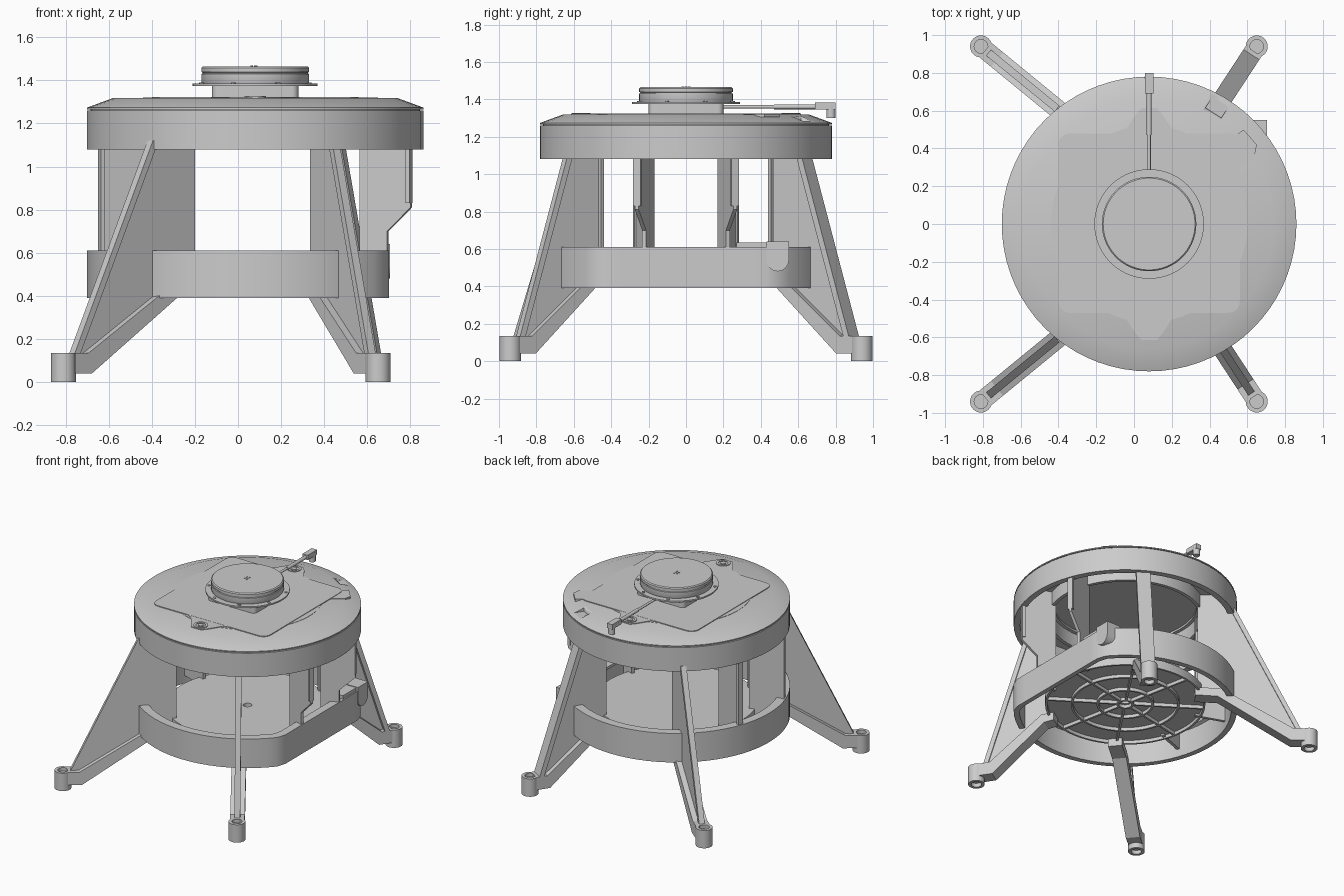
import bpy, bmesh, math
from mathutils import Vector

if "Cube" in bpy.data.objects:
    bpy.data.objects.remove(bpy.data.objects["Cube"])

CX = 0.08   # axis of the round body
N = 72


def finish(name, bm):
    bmesh.ops.remove_doubles(bm, verts=bm.verts, dist=1e-5)
    bmesh.ops.recalc_face_normals(bm, faces=bm.faces)
    me = bpy.data.meshes.new(name)
    bm.to_mesh(me)
    bm.free()
    ob = bpy.data.objects.new(name, me)
    bpy.context.collection.objects.link(ob)
    bpy.context.view_layer.objects.active = ob
    ob.select_set(True)
    bpy.ops.object.shade_smooth_by_angle(angle=math.radians(30))
    ob.select_set(False)
    return ob


def lathe(name, prof, cx=CX, cy=0.0, n=N, ring=False):
    """Spin (radius, z[, flat_x]) points; flat_x clips the shape on the +x side."""
    bm = bmesh.new()
    rows = []
    for p in prof:
        row = []
        for i in range(n):
            a = 2 * math.pi * i / n
            r = p[0]
            if len(p) > 2 and math.cos(a) > 0.05:
                r = min(r, p[2] / math.cos(a))
            row.append(bm.verts.new((cx + r * math.cos(a), cy + r * math.sin(a), p[1])))
        rows.append(row)
    for k in range(len(rows) if ring else len(rows) - 1):
        a, b = rows[k], rows[(k + 1) % len(rows)]
        for i in range(n):
            j = (i + 1) % n
            bm.faces.new((a[i], a[j], b[j], b[i]))
    return finish(name, bm)


def tube(name, R, r, z0, z1, **kw):
    return lathe(name, [(R, z0), (R, z1), (r, z1), (r, z0)], ring=True, **kw)


def disc(name, R, z0, z1, **kw):
    return lathe(name, [(0, z0), (R, z0), (R, z1), (0, z1)], **kw)


def solid(name, a, b):
    """Close two matching point loops into a solid."""
    bm = bmesh.new()
    va, vb = [bm.verts.new(p) for p in a], [bm.verts.new(p) for p in b]
    bm.faces.new(va)
    bm.faces.new(vb)
    for i in range(len(va)):
        j = (i + 1) % len(va)
        bm.faces.new((va[i], va[j], vb[j], vb[i]))
    return finish(name, bm)


def plate(name, prof, org, d, w):
    """Upright plate: profile (distance along d, z), thickness w."""
    d = Vector((d[0], d[1], 0)).normalized()
    s = Vector((-d.y, d.x, 0)) * w / 2
    pts = [Vector((org[0], org[1], z)) + d * u for u, z in prof]
    return solid(name, [p - s for p in pts], [p + s for p in pts])


def prism(name, pts, z0, z1):
    return solid(name, [(x, y, z0) for x, y in pts], [(x, y, z1) for x, y in pts])


def box(name, x0, x1, y0, y1, z0, z1):
    return prism(name, [(x0, y0), (x1, y0), (x1, y1), (x0, y1)], z0, z1)


def round_rect(x0, x1, y0, y1, r, n=6):
    out = []
    for k, (x, y) in enumerate([(x1 - r, y1 - r), (x0 + r, y1 - r), (x0 + r, y0 + r), (x1 - r, y0 + r)]):
        for i in range(n + 1):
            a = math.pi / 2 * (k + i / n)
            out.append((x + r * math.cos(a), y + r * math.sin(a)))
    return out


# Lower ring with a flat on the right, and ribbed floor disc
lathe("lower_ring", [(.78, .39, .62), (.78, .61, .62), (.715, .61, .56), (.715, .59, .56),
                     (.74, .58, .585), (.74, .39, .585)], ring=True)
tube("floor_disc", .56, .03, .465, .505)
for k, r in enumerate((.06, .2, .38, .56)):
    tube(f"floor_ring_rib_{k}", r, r - .015, .44, .47)
for k in range(8):
    a = math.pi / 4 * k + .2
    plate(f"floor_spoke_rib_{k}", [(.05, .44), (.55, .44), (.55, .47), (.05, .47)],
          (CX, 0), (math.cos(a), math.sin(a)), .015)

# Upper ring
tube("upper_ring", .78, .735, 1.08, 1.26)
tube("upper_ring_inner_wall", .55, .525, 1.13, 1.26)
tube("upper_ring_top", .765, .5, 1.235, 1.268)

# Four legs: web, sloped strut, outer rim and drilled foot
legs = [("left", -.81, (.77, .63), .52, .78, .64), ("right", .65, (-.55, .84), .36, .56, .51)]
for side, fx, d, uo, ui, ul in legs:
    for lab, s in (("front", -1), ("back", 1)):
        nm = f"{lab}_{side}_leg"
        org, dr = (fx, s * .94), (d[0], -s * d[1])
        plate(nm + "_web", [(.06, .08), (.13, .06), (ul, .41), (ui, .45), (ui, 1.23),
                            (uo + .04, 1.23), (uo + .02, 1.12), (.07, .13)], org, dr, .022)
        plate(nm + "_strut", [(.03, .04), (.13, .04), (ul, .39), (ui + .02, .4), (ui + .02, .46),
                              (ul - .02, .455), (.11, .135), (.03, .135)], org, dr, .1)
        wide = .1 if (side, lab) == ("right", "back") else .04
        plate(nm + "_rim", [(.05, .13), (.085, .13), (uo + .035, 1.12), (uo, 1.12)], org, dr, wide)
        tube(nm + "_foot", .058, .036, 0, .135, cx=fx, cy=s * .94, n=32)
        disc(nm + "_foot_core", .037, .03, .11, cx=fx, cy=s * .94, n=24)

# Radial posts between the rings
right_post = [(.52, .45), (.655, .45), (.655, .70), (.77, .81), (.77, 1.24), (.52, 1.24)]
left_post = [(.52, .45), (.77, .45), (.77, 1.24), (.52, 1.24)]
for lab, ang, prof in (("right", 20, right_post), ("left", 160, left_post)):
    for s in (-1, 1):
        a = math.radians(ang * s)
        d = (math.cos(a), math.sin(a))
        nm = f"{lab}_{'front' if s < 0 else 'back'}_post"
        plate(nm, prof, (CX, 0), d, .022)
        x = prof[-2][0]
        plate(nm + "_rim", [(x - .02, .83 if lab == "right" else .6), (x, .83 if lab == "right" else .6),
                            (x, 1.1), (x - .02, 1.1)], (CX, 0), d, .04)

# Connector pocket on the flat side of the lower ring
u = [(.43, .64), (.43, .54)] + [(.49 - .06 * math.cos(t * math.pi / 8), .54 - .06 * math.sin(t * math.pi / 8))
                                for t in range(1, 8)] + [(.55, .54), (.55, .64)]
solid("side_pocket", [(.60, y, z) for y, z in u], [(.705, y, z) for y, z in u])
box("side_pocket_shelf", .58, .69, .27, .55, .60, .635)

# Lid with bevelled edge and a notch above the back right leg
lid = lathe("lid", [(0, 1.25), (.5, 1.25), (.5, 1.266), (.78, 1.266), (.78, 1.274), (.66, 1.318), (0, 1.318)])
cut = plate("notch_cutter", [(.05, 1.285), (.42, 1.285), (.42, 1.4), (.05, 1.4)], (.65, .94), (-.55, -.84), .1)
cut.hide_render = True
cut.hide_set(True)
m = lid.modifiers.new("notch", "BOOLEAN")
m.object = cut
m.operation = "DIFFERENCE"

# Top access plate with bolt tabs
disc("lid_round_seat", .52, 1.31, 1.320)
prism("access_plate", round_rect(-.4, .56, -.47, .48, .06), 1.31, 1.324)
for s, lab in ((-1, "front"), (1, "back")):
    y0, y1 = s * .46, s * .56
    prism(lab + "_tab", [(CX - .2, y0), (CX + .2, y0), (CX + .13, s * .49), (CX + .07, s * .58),
                         (CX + .04, s * .615), (CX - .04, s * .615), (CX - .07, s * .58),
                         (CX - .13, s * .49)], 1.31, 1.323)
    tube(lab + "_tab_washer", .05, .033, 1.31, 1.328, cy=y1, n=32)
    disc(lab + "_tab_bolt", .022, 1.31, 1.328, cy=y1, n=6)
prism("side_tab", [(.54, .47), (.58, .50), (.65, .42), (.64, .37), (.55, .30)], 1.305, 1.321)

# Turret: square base, flange and grooved drum
prism("turret_base", round_rect(CX - .2, CX + .2, -.2, .2, .03), 1.31, 1.375)
disc("turret_flange", .29, 1.374, 1.385)
lathe("turret_drum", [(0, 1.38), (.245, 1.38), (.25, 1.392), (.25, 1.43), (.244, 1.432), (.244, 1.437),
                      (.25, 1.439), (.25, 1.458), (.243, 1.465), (0, 1.465)])
for k in range(5):
    a = 2 * math.pi * k / 5
    r = .02 if k else 0
    disc(f"drum_pin_{k}", .005, 1.46, 1.469, cx=CX + r * math.cos(a), cy=r * math.sin(a), n=10)
for k in range(8):
    a = math.pi / 4 * k + .4
    disc(f"flange_bolt_{k}", .011, 1.38, 1.39, cx=CX + .27 * math.cos(a), cy=.27 * math.sin(a), n=12)


# Cable with angled plug
def rod(name, y0, y1, z, r):
    loop = [(CX + r * math.cos(i * math.pi / 8), z + r * math.sin(i * math.pi / 8)) for i in range(16)]
    return solid(name, [(x, y0, q) for x, q in loop], [(x, y1, q) for x, q in loop])


rod("cable", .18, .47, 1.36, .009)
rod("cable_sleeve", .47, .70, 1.36, .013)
box("plug_body", CX - .022, CX + .022, .69, .80, 1.345, 1.382)
disc("plug_head", .024, 1.30, 1.37, cy=.775, n=20)
